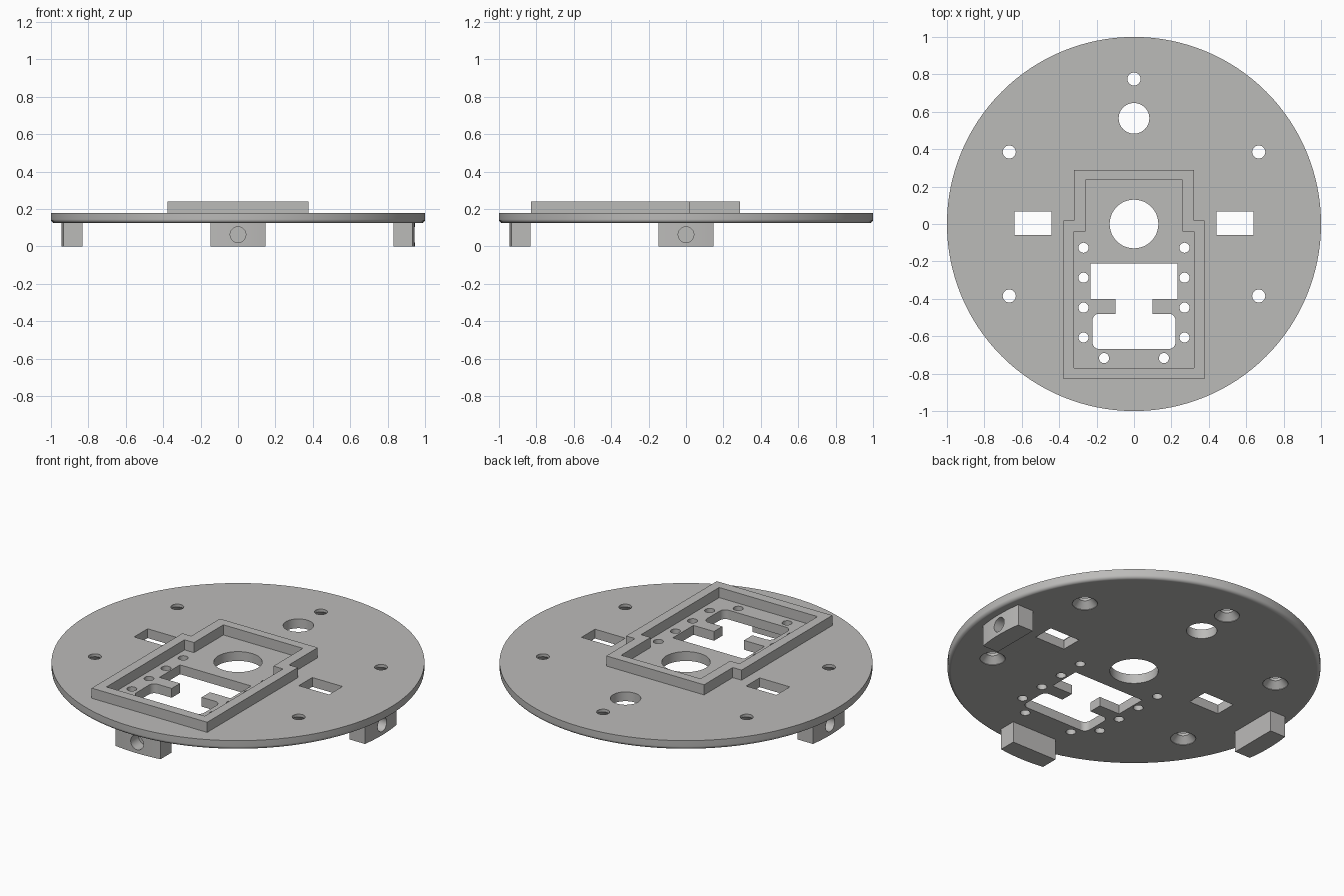
import bpy, bmesh
from math import sin, cos, pi, radians
from mathutils import Matrix

if "Cube" in bpy.data.objects:
    bpy.data.objects.remove(bpy.data.objects["Cube"], do_unlink=True)

grey = bpy.data.materials.new("plain grey")
grey.use_nodes = True
grey.diffuse_color = (0.5, 0.495, 0.485, 1)
grey.node_tree.nodes["Principled BSDF"].inputs["Base Color"].default_value = grey.diffuse_color

BOTTOM, TOP, RIM = 0.125, 0.18, 0.24


def stack(bm, rings):
    """Closed solid skinned through rings of equal point count, bottom to top."""
    loops = [[bm.verts.new(p) for p in ring] for ring in rings]
    bm.faces.new(loops[0][::-1])
    bm.faces.new(loops[-1])
    n = len(loops[0])
    for low, high in zip(loops, loops[1:]):
        for i in range(n):
            j = (i + 1) % n
            bm.faces.new((low[i], low[j], high[j], high[i]))


def prism(bm, outline, z0, z1):
    stack(bm, [[(x, y, z) for x, y in outline] for z in (z0, z1)])


def lathe(bm, profile, x=0, y=0, sides=32):
    angles = [2 * pi * i / sides for i in range(sides)]
    stack(bm, [[(x + r * cos(a), y + r * sin(a), z) for a in angles] for r, z in profile])


def mirrored(half):
    """Full outline from its +x half, listed from front to back."""
    return half + [(-x, y) for x, y in reversed(half)]


def make(name, bm):
    bmesh.ops.recalc_face_normals(bm, faces=bm.faces)
    mesh = bpy.data.meshes.new(name)
    bm.to_mesh(mesh)
    bm.free()
    mesh.materials.append(grey)
    obj = bpy.data.objects.new(name, mesh)
    bpy.context.collection.objects.link(obj)
    return obj


def activate(obj):
    bpy.ops.object.select_all(action='DESELECT')
    obj.select_set(True)
    bpy.context.view_layer.objects.active = obj


def cut(obj, cutter):
    cutter.hide_render = True
    mod = obj.modifiers.new("cut", 'BOOLEAN')
    mod.object = cutter
    mod.operation = 'DIFFERENCE'
    mod.solver = 'EXACT'
    activate(obj)
    bpy.ops.object.modifier_apply(modifier=mod.name)
    bpy.data.objects.remove(cutter, do_unlink=True)


def smooth(obj):
    activate(obj)
    bpy.ops.object.shade_smooth_by_angle(angle=radians(35))
    obj.modifiers.new("even shading", 'WEIGHTED_NORMAL').keep_sharp = True


# Round base plate with a rounded lower edge
bm = bmesh.new()
edge = 0.02
profile = [(1 - edge + edge * sin(a), BOTTOM + edge - edge * cos(a))
           for a in [pi / 2 * i / 4 for i in range(5)]]
lathe(bm, profile + [(1, TOP)], sides=128)
plate = make("base_plate", bm)

# Openings through the plate
bm = bmesh.new()
lathe(bm, [(0.13, 0), (0.13, 0.3)], sides=64)
lathe(bm, [(0.082, 0), (0.082, 0.3)], y=0.565, sides=48)

# Countersunk screw holes
for x, y in [(0, 0.775), (0.667, 0.385), (-0.667, 0.385), (0.667, -0.385), (-0.667, -0.385)]:
    lathe(bm, [(0.068, 0.1), (0.068, BOTTOM + 0.003), (0.035, 0.163), (0.035, 0.3)], x, y)

for side in (-1, 1):
    # Rectangular slots
    a, b = side * 0.44, side * 0.638
    prism(bm, [(a, -0.06), (b, -0.06), (b, 0.066), (a, 0.066)], 0, 0.3)
    # Small mounting holes inside the frame
    for i in range(4):
        lathe(bm, [(0.027, 0), (0.027, 0.3)], side * 0.27, -0.127 - 0.16 * i, 24)
    lathe(bm, [(0.027, 0), (0.027, 0.3)], side * 0.16, -0.717, 24)

# Necked window with rounded corners in its front part
r = 0.035
quarter = [pi / 2 * i / 6 for i in range(7)]
half = [(0.222 - r + r * sin(a), -0.668 + r - r * cos(a)) for a in quarter]
half += [(0.222 - r + r * cos(a), -0.48 - r + r * sin(a)) for a in quarter]
half += [(0.098, -0.48), (0.098, -0.402), (0.233, -0.402), (0.233, -0.21)]
prism(bm, mirrored(half), 0, 0.3)
cut(plate, make("plate_cutter", bm))
smooth(plate)

# Raised stepped frame
outer = [(0.378, -0.828), (0.378, 0.02), (0.32, 0.02), (0.32, 0.288)]
inner = [(0.322, -0.77), (0.322, -0.04), (0.26, -0.04), (0.26, 0.235)]
bm = bmesh.new()
prism(bm, mirrored(outer), TOP - 0.01, RIM)
frame = make("raised_frame", bm)
bm = bmesh.new()
prism(bm, mirrored(inner), 0.1, 0.3)
cut(frame, make("frame_cutter", bm))

# Feet with a curved outer face and a blind radial hole
for name, turn in [("front_foot", 0), ("left_foot", pi / 2), ("right_foot", -pi / 2)]:
    spin = Matrix.Rotation(turn, 4, 'Z')
    bm = bmesh.new()
    radius, width = 0.945, 0.147
    arc = [width * (i / 6 - 1) for i in range(13)]
    outline = [(x, -(radius ** 2 - x * x) ** 0.5) for x in arc]
    prism(bm, outline + [(width, -0.832), (-width, -0.832)], 0, BOTTOM + 0.01)
    bm.transform(spin)
    foot = make(name, bm)
    bm = bmesh.new()
    lathe(bm, [(0.042, 0.87), (0.042, 1.0)])
    bm.transform(spin @ Matrix.Translation((0, 0, 0.063)) @ Matrix.Rotation(pi / 2, 4, 'X'))
    cut(foot, make("foot_cutter", bm))
    smooth(foot)
